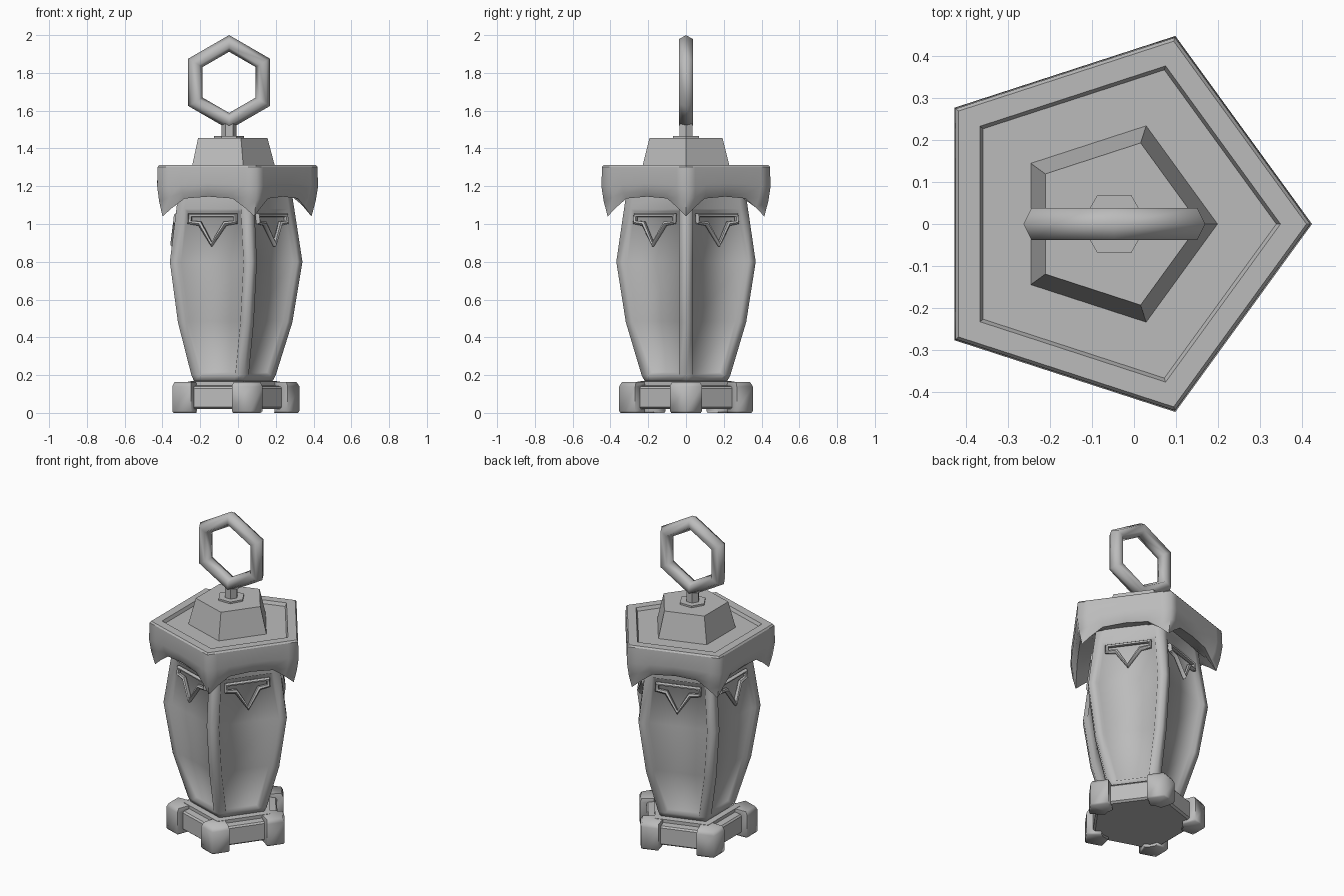
import bpy, bmesh
from math import cos, sin, pi, radians
from mathutils import Vector

if "Cube" in bpy.data.objects:
    bpy.data.objects.remove(bpy.data.objects["Cube"])

CX = -0.047                 # axis of the five-sided plan
STEP = 2 * pi / 5
AP = cos(pi / 5)

metal = bpy.data.materials.new("grey_metal")
metal.use_nodes = True
metal.diffuse_color = (0.5, 0.5, 0.5, 1)
metal.node_tree.nodes["Principled BSDF"].inputs["Base Color"].default_value = (0.5, 0.5, 0.5, 1)


def finish(ob, angle):
    ob.data.materials.append(metal)
    bpy.ops.object.select_all(action='DESELECT')
    ob.select_set(True)
    bpy.context.view_layer.objects.active = ob
    bpy.ops.object.shade_smooth_by_angle(angle=radians(angle))
    return ob


def from_bmesh(name, bm, angle):
    bmesh.ops.recalc_face_normals(bm, faces=bm.faces[:])
    me = bpy.data.meshes.new(name)
    bm.to_mesh(me)
    bm.free()
    ob = bpy.data.objects.new(name, me)
    ob.location.x = CX
    bpy.context.collection.objects.link(ob)
    return finish(ob, angle)


def corner(r, k):
    return Vector((r * cos(k * STEP), r * sin(k * STEP), 0))


def polygon(r, z, n=5):
    return [Vector((r * cos(2 * pi * i / n), r * sin(2 * pi * i / n), z)) for i in range(n)]


def loft(bm, rows, bottom=True, top=True):
    """Bridge closed rows of points; returns faces by row."""
    vs = [[bm.verts.new(p) for p in row] for row in rows]
    n = len(vs[0])
    faces = [[bm.faces.new((a[i], a[(i + 1) % n], b[(i + 1) % n], b[i])) for i in range(n)]
             for a, b in zip(vs, vs[1:])]
    if bottom:
        bm.faces.new(vs[0][::-1])
    if top:
        bm.faces.new(vs[-1])
    return faces


def stack(name, profile, n=5, angle=30):
    bm = bmesh.new()
    loft(bm, [polygon(r, z, n) for r, z in profile])
    return from_bmesh(name, bm, angle)


# Base slab and plinth
stack("base", [(0.31, 0.02), (0.325, 0.03), (0.325, 0.13), (0.315, 0.14),
               (0.27, 0.145), (0.27, 0.165), (0.235, 0.17)])

# Feet wrapping the base corners
bm = bmesh.new()
for k in range(5):
    out = corner(1, k)
    side = Vector((-out.y, out.x, 0))

    def foot_row(r, w, z):
        slope = 0.727
        pts = [(r, 0), (r - w * slope, w), (r - w * slope - 0.07, w - 0.045),
               (r - 0.12, 0), (r - w * slope - 0.07, 0.045 - w), (r - w * slope, -w)]
        return [out * a + side * b + Vector((0, 0, z)) for a, b in pts]

    loft(bm, [foot_row(0.365, 0.078, 0), foot_row(0.372, 0.085, 0.01),
              foot_row(0.372, 0.085, 0.14), foot_row(0.357, 0.075, 0.163)])
from_bmesh("feet", bm, 75)

# Body with recessed panels on the five sides
LEVELS = [(0.165, 0.228), (0.2, 0.247), (0.48, 0.335), (0.8, 0.388), (1.08, 0.345), (1.22, 0.323)]
BORDER = 0.046
rows = []
for z, r in LEVELS:
    row = []
    for k in range(5):
        a, b = corner(r, k), corner(r, k + 1)
        d = (b - a).normalized() * BORDER
        row += [p + Vector((0, 0, z)) for p in (a, a + d, b - d)]
    rows.append(row)
bm = bmesh.new()
faces = loft(bm, rows)
bmesh.ops.recalc_face_normals(bm, faces=bm.faces[:])
for k in range(5):
    panel = [faces[i][3 * k + 1] for i in (1, 2, 3)]
    bmesh.ops.inset_region(bm, faces=panel, thickness=0.01, depth=-0.022, use_even_offset=True)
from_bmesh("body", bm, 75)

# Raised trim at the head of each panel
TRIM = [(-0.127, 1.047), (0.127, 1.047), (0.127, 1.009), (0.07, 1.002),
        (0, 0.892), (-0.07, 1.002), (-0.127, 1.009)]
(z0, r0), (z1, r1) = LEVELS[3], LEVELS[4]
for k in range(5):
    a = (k + 0.5) * STEP
    n, t = Vector((cos(a), sin(a), 0)), Vector((-sin(a), cos(a), 0))
    cu = bpy.data.curves.new("panel_trim", 'CURVE')
    cu.dimensions = '3D'
    cu.bevel_depth = 0.014
    cu.bevel_resolution = 1
    sp = cu.splines.new('POLY')
    sp.points.add(len(TRIM) - 1)
    sp.use_cyclic_u = True
    for p, (u, z) in zip(sp.points, TRIM):
        ap = AP * (r0 + (r1 - r0) * (z - z0) / (z1 - z0)) - 0.005
        p.co = (*(n * ap + t * u + Vector((0, 0, z))), 1)
    ob = bpy.data.objects.new("panel_trim", cu)
    ob.location.x = CX
    bpy.context.collection.objects.link(ob)
    bpy.ops.object.select_all(action='DESELECT')
    ob.select_set(True)
    bpy.context.view_layer.objects.active = ob
    bpy.ops.object.convert(target='MESH')
    finish(bpy.context.object, 50)


# Roof skirt with pointed corners and arched edges
def skirt_row(r, z_tip, z_near, z_mid):
    row = []
    for k in range(5):
        a, b = corner(r, k), corner(r, k + 1)
        for f, z in ((0, z_tip), (0.11, (z_tip + z_near) / 2), (0.24, z_near),
                     (0.5, z_mid), (0.76, z_near), (0.89, (z_tip + z_near) / 2)):
            row.append(a.lerp(b, f) + Vector((0, 0, z)))
    return row


bm = bmesh.new()
loft(bm, [skirt_row(0.32, 1.17, 1.17, 1.17), skirt_row(0.39, 1.11, 1.15, 1.155),
          skirt_row(0.436, 1.04, 1.135, 1.145), skirt_row(0.458, 1.12, 1.165, 1.17),
          skirt_row(0.471, 1.2, 1.21, 1.215), skirt_row(0.467, 1.303, 1.303, 1.303)],
     bottom=False, top=False)
from_bmesh("roof_skirt", bm, 75)

# Roof top with raised rim, then the cap
stack("roof_top", [(0.32, 1.18), (0.45, 1.29), (0.467, 1.303), (0.458, 1.313),
                   (0.396, 1.313), (0.386, 1.293)])
stack("roof_cap", [(0.248, 1.285), (0.203, 1.455)])

# Hanging hardware
stack("stem_flange", [(0.08, 1.45), (0.08, 1.466)], n=6)
stack("stem", [(0.04, 1.46), (0.04, 1.545)], n=6)
bpy.ops.mesh.primitive_torus_add(major_segments=6, minor_segments=6, major_radius=0.206,
                                 minor_radius=0.044, location=(CX, 0, 1.75),
                                 rotation=(0, pi / 2, pi / 2))
ring = bpy.context.object
ring.name = "hanging_ring"
finish(ring, 75)
